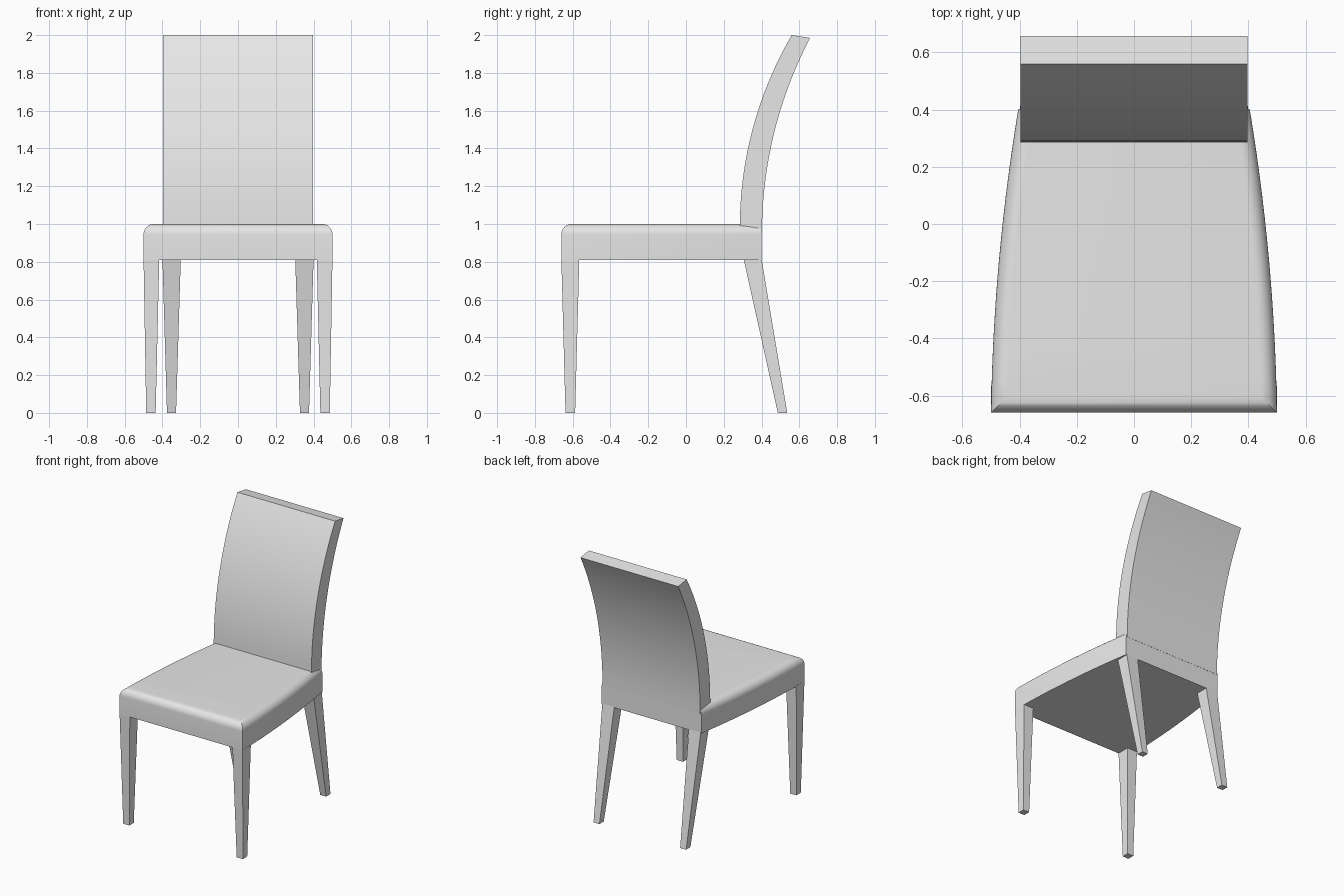
import bpy, bmesh, math

cube = bpy.data.objects.get("Cube")
if cube:
    bpy.data.objects.remove(cube, do_unlink=True)

# Single upholstery colour
grey = bpy.data.materials.new("light_grey")
GREY = (0.8, 0.8, 0.8, 1.0)
grey.diffuse_color = GREY
grey.use_nodes = True
grey.node_tree.nodes["Principled BSDF"].inputs["Base Color"].default_value = GREY


def loft(name, rings, smooth=False):
    """Skin a list of equally long closed rings and cap both ends."""
    bm = bmesh.new()
    loops = [[bm.verts.new(p) for p in ring] for ring in rings]
    n = len(loops[0])
    for a, b in zip(loops, loops[1:]):
        for i in range(n):
            j = (i + 1) % n
            bm.faces.new((a[i], a[j], b[j], b[i]))
    bm.faces.new(loops[0][::-1])
    bm.faces.new(loops[-1])
    bmesh.ops.recalc_face_normals(bm, faces=bm.faces)
    mesh = bpy.data.meshes.new(name)
    bm.to_mesh(mesh)
    bm.free()
    mesh.materials.append(grey)
    obj = bpy.data.objects.new(name, mesh)
    bpy.context.collection.objects.link(obj)
    if smooth:
        bpy.ops.object.select_all(action='DESELECT')
        obj.select_set(True)
        bpy.context.view_layer.objects.active = obj
        bpy.ops.object.shade_smooth_by_angle(angle=math.radians(35))
    return obj


def rect(x0, x1, y0, y1, z):
    return [(x0, y0, z), (x1, y0, z), (x1, y1, z), (x0, y1, z)]


# Seat: bowed tapering sides, rounded over at the front and sides, flat at the rear
FRONT, REAR, STEPS = -0.66, 0.40, 14


def seat_ring(z, inset):
    right = []
    for i in range(STEPS + 1):
        t = i / STEPS
        y = FRONT + inset + (REAR - FRONT - inset) * t
        u = (y - FRONT) / (REAR - FRONT)
        right.append((0.50 - 0.015 * u - 0.08 * u * u - inset, y, z))
    return right + [(-x, y, z) for x, y, z in reversed(right)]


R = 0.055
rings = [seat_ring(0.81, 0)]
for k in range(9):
    a = math.pi / 2 * k / 8
    rings.append(seat_ring(1.0 - R + R * math.sin(a), R * (1 - math.cos(a))))
loft("seat", rings, smooth=True)


# Backrest: slab between two arcs that lean away from the seat
def arc(y0, z0, y1, z1, t):
    rise, run = z1 - z0, y1 - y0
    radius = (rise * rise + run * run) / (2 * run)
    a = math.asin(rise / radius) * t
    return y0 + radius * (1 - math.cos(a)), z0 + radius * math.sin(a)


rings = []
for i in range(19):
    t = i / 18
    fy, fz = arc(0.285, 0.985, 0.56, 2.0, t)
    by, bz = arc(0.402, 0.95, 0.657, 1.985, t)
    rings.append([(-0.397, fy, fz), (0.397, fy, fz),
                  (0.397, by, bz), (-0.397, by, bz)])
loft("backrest", rings, smooth=True)

# Tapered legs: straight at the front, splayed at the rear
for side, s in (("left", 1), ("right", -1)):
    loft(f"front_leg_{side}", [rect(s * 0.436, s * 0.486, -0.638, -0.587, 0),
                               rect(s * 0.417, s * 0.50, -0.66, -0.565, 0.815)])
    loft(f"rear_leg_{side}", [rect(s * 0.328, s * 0.376, 0.486, 0.536, 0),
                              rect(s * 0.303, s * 0.40, 0.305, 0.40, 0.815)])
